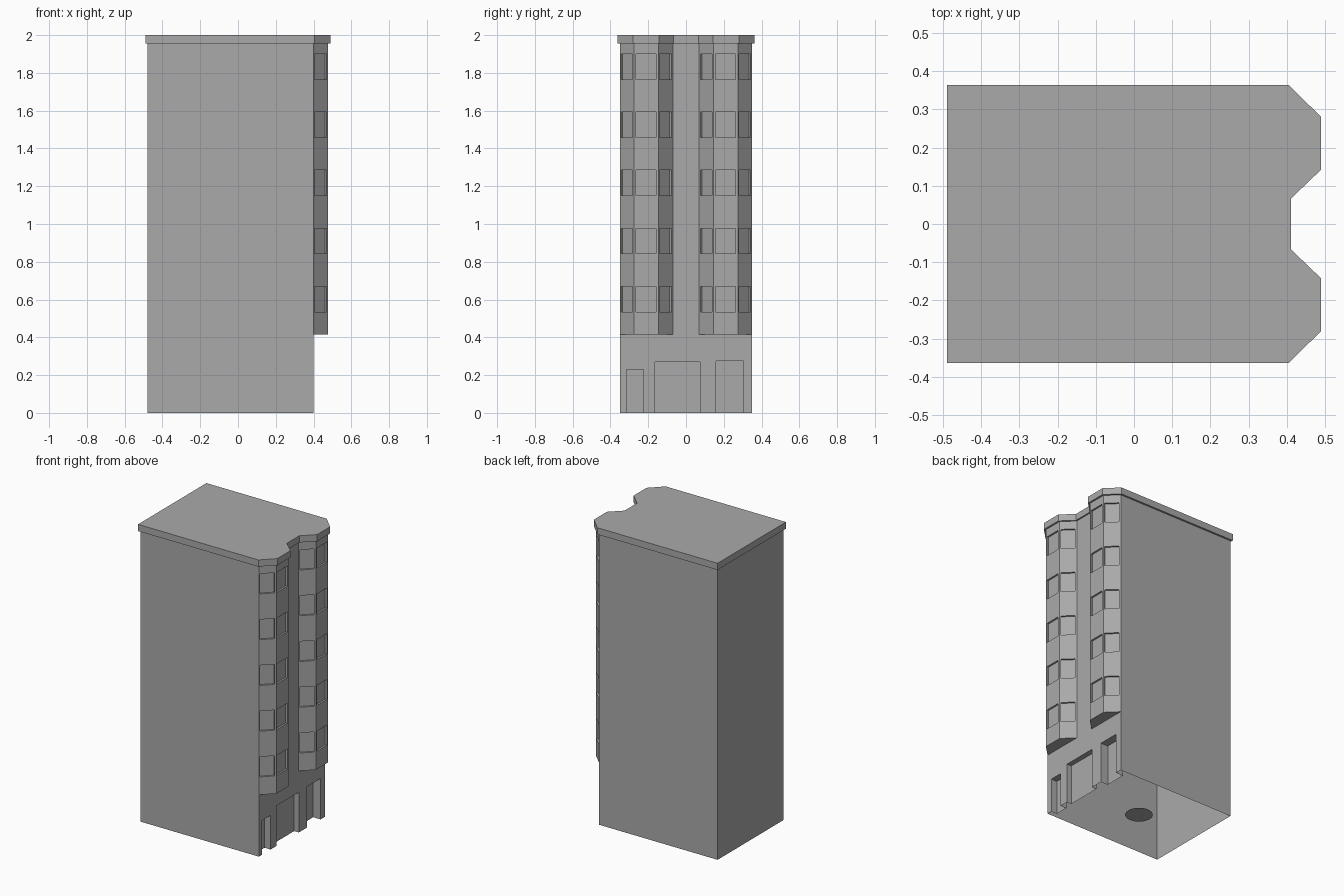
import bpy, bmesh
from mathutils import Vector

cube = bpy.data.objects.get("Cube")
if cube:
    bpy.data.objects.remove(cube)

grey = bpy.data.materials.new("plain_grey")
grey.use_nodes = True
colour = (0.4, 0.4, 0.4, 1)
grey.diffuse_color = colour
grey.node_tree.nodes["Principled BSDF"].inputs["Base Color"].default_value = colour

BACK, FRONT, HALF = -0.48, 0.4, 0.35      # main block
BAY_Z, EAVE, TOP = 0.415, 1.955, 2.0      # heights
BAY_X = 0.477


def finish(name, bm):
    bmesh.ops.remove_doubles(bm, verts=bm.verts, dist=0.0001)
    mesh = bpy.data.meshes.new(name)
    bm.to_mesh(mesh)
    bm.free()
    mesh.materials.append(grey)
    obj = bpy.data.objects.new(name, mesh)
    bpy.context.collection.objects.link(obj)
    return obj


def face(bm, points):
    return bm.faces.new([bm.verts.new(p) for p in points])


def wall(bm, a, b, z0, z1, openings=()):
    """Wall from plan point a to b; openings are (u0, u1, low, high, depth)."""
    a, b = Vector((*a, 0)), Vector((*b, 0))
    run = b - a
    inward = Vector((-run.y, run.x, 0)).normalized()

    def at(u, z, d=0):
        return a + run * u + inward * d + Vector((0, 0, z))

    us = sorted({0, 1, *(u for o in openings for u in o[:2])})
    zs = sorted({z0, z1, *(z for o in openings for z in o[2:4])})
    for u, v in zip(us, us[1:]):
        for low, high in zip(zs, zs[1:]):
            if not any(o[0] <= u and v <= o[1] and o[2] <= low and high <= o[3] for o in openings):
                face(bm, [at(u, low), at(v, low), at(v, high), at(u, high)])
    # recessed pane with jambs, head and sill
    for u, v, low, high, d in openings:
        ring = [(u, low), (v, low), (v, high), (u, high)]
        face(bm, [at(*p, d) for p in ring])
        for i in range(4):
            p, q = ring[i], ring[(i + 1) % 4]
            if i == 0 and low <= z0:
                continue
            face(bm, [at(*p), at(*q), at(*q, d), at(*p, d)])


# main block: party walls, rear wall and the strip between the bays
bm = bmesh.new()
wall(bm, (FRONT, HALF), (BACK, HALF), 0, EAVE)
wall(bm, (BACK, HALF), (BACK, -HALF), 0, EAVE)
wall(bm, (BACK, -HALF), (FRONT, -HALF), 0, EAVE)
wall(bm, (FRONT, -0.07), (FRONT, 0.07), BAY_Z, EAVE)
finish("main_walls", bm)

# street level with three recessed doorways
bm = bmesh.new()
doors = [(-0.315, -0.225, 0.23, 0.045), (-0.165, 0.075, 0.27, 0.035), (0.16, 0.305, 0.275, 0.055)]
openings = [((y0 + HALF) / (2 * HALF), (y1 + HALF) / (2 * HALF), 0, h, d) for y0, y1, h, d in doors]
wall(bm, (FRONT, -HALF), (FRONT, HALF), 0, BAY_Z, openings)
finish("street_facade", bm)

# two angled bays with five storeys of recessed windows
windows = [(0.08, 0.9, 0.535 + 0.3075 * i, 0.67 + 0.3075 * i, 0.012) for i in range(5)]
for name, y in (("front_bay", -0.21), ("rear_bay", 0.21)):
    bm = bmesh.new()
    plan = [(FRONT, y - 0.14), (BAY_X, y - 0.065), (BAY_X, y + 0.065), (FRONT, y + 0.14)]
    for a, b in zip(plan, plan[1:]):
        wall(bm, a, b, BAY_Z, EAVE, windows)
    face(bm, [(*p, BAY_Z) for p in reversed(plan)])
    finish(name, bm)

# flat roof slab overhanging the walls and following the bays
half_plan = [(0.41, 0.066), (0.489, 0.142), (0.489, 0.28), (0.405, 0.363), (-0.489, 0.363)]
plan = half_plan + [(x, -y) for x, y in reversed(half_plan)]
bm = bmesh.new()
base = face(bm, [(*p, EAVE) for p in plan])
top = bmesh.ops.extrude_face_region(bm, geom=[base], use_keep_orig=True)
bmesh.ops.translate(bm, vec=(0, 0, TOP - EAVE),
                    verts=[g for g in top["geom"] if isinstance(g, bmesh.types.BMVert)])
bmesh.ops.recalc_face_normals(bm, faces=bm.faces)
finish("roof_slab", bm)

# small round plate under the open base
bm = bmesh.new()
bmesh.ops.create_circle(bm, cap_ends=True, segments=32, radius=0.085)
bmesh.ops.reverse_faces(bm, faces=bm.faces)
finish("base_disc", bm).location = (-0.04, 0, 0.001)
